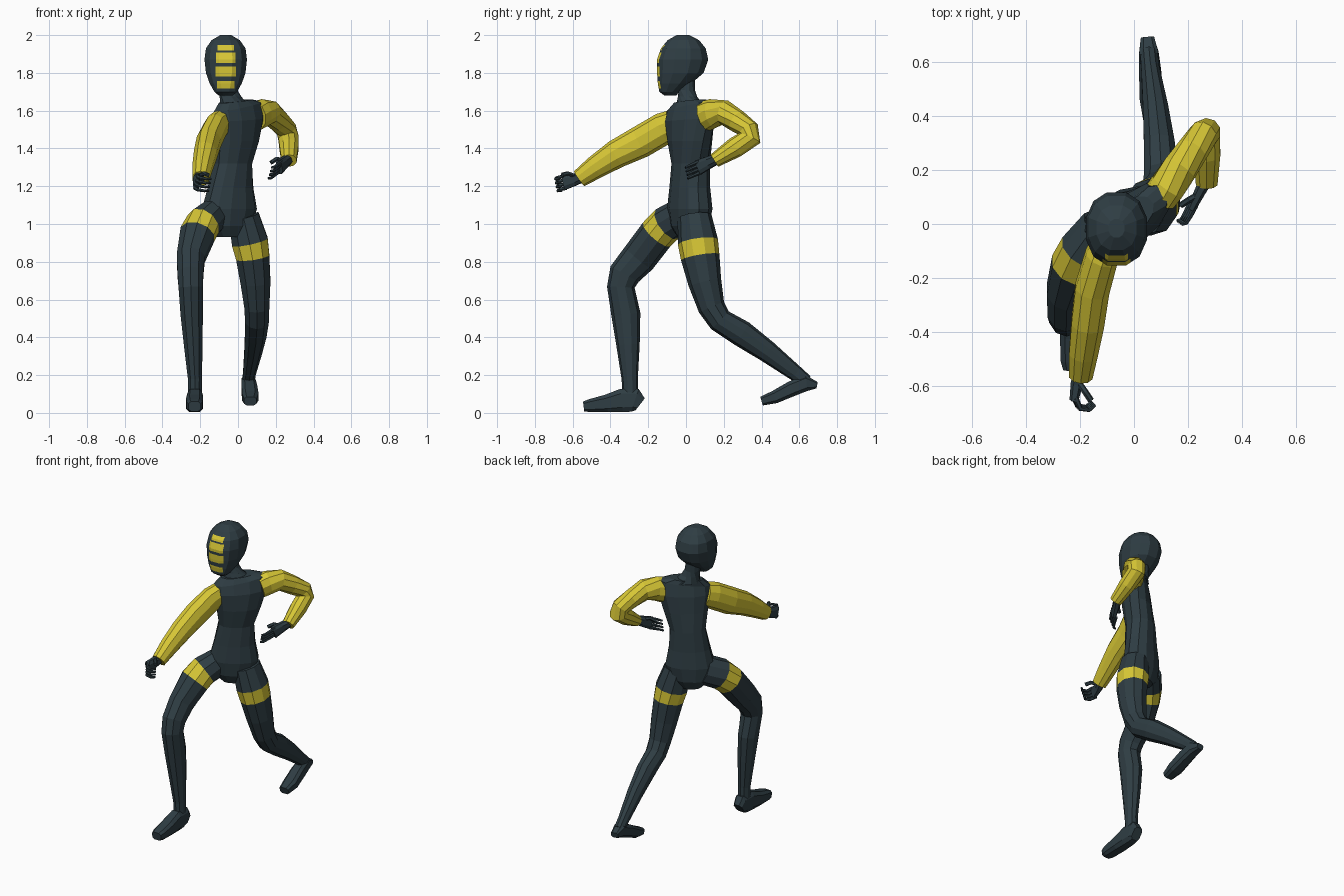
import bpy, bmesh, math
from mathutils import Vector, Matrix


def material(name, rgb):
    m = bpy.data.materials.new(name)
    m.diffuse_color = (*rgb, 1)
    return m


DARK = material("dark slate suit", (0.028, 0.047, 0.057))
YELLOW = material("yellow trim", (0.68, 0.57, 0.036))


def spow(v, p):
    return math.copysign(abs(v) ** p, v)


def ring(c, u, v, ru, rv, n, p=1.0):
    """Rounded section around c in the plane of u and v."""
    pts = []
    for i in range(n):
        a = 2 * math.pi * (i + 0.5) / n
        pts.append(c + u * ru * spow(math.cos(a), p) + v * rv * spow(math.sin(a), p))
    return pts


def skin(name, rings, mats=(DARK,), bands=(), finish=None):
    """Skin rings into a closed body; segments listed in bands get material 1."""
    bm = bmesh.new()
    loops = [[bm.verts.new(p) for p in r] for r in rings]
    n = len(loops[0])
    for k in range(len(loops) - 1):
        for i in range(n):
            j = (i + 1) % n
            f = bm.faces.new((loops[k][i], loops[k][j], loops[k + 1][j], loops[k + 1][i]))
            f.material_index = 1 if k in bands else 0
    bm.faces.new(loops[0][::-1])
    bm.faces.new(loops[-1])
    if finish:
        finish(bm)
    bmesh.ops.recalc_face_normals(bm, faces=bm.faces)
    me = bpy.data.meshes.new(name)
    bm.to_mesh(me)
    bm.free()
    for m in mats:
        me.materials.append(m)
    ob = bpy.data.objects.new(name, me)
    bpy.context.collection.objects.link(ob)
    return ob


def tube(name, path, n=10, p=1.0, ref=(1, 0, 0), **kw):
    """Path rows: x, y, z, radius along ref, radius across it."""
    pts = [Vector(r[:3]) for r in path]
    rings = []
    for i, r in enumerate(path):
        a = (pts[i] - pts[max(i - 1, 0)]).normalized()
        b = (pts[min(i + 1, len(pts) - 1)] - pts[i]).normalized()
        t = (a + b).normalized()
        u = Vector(ref)
        u = (u - t * u.dot(t)).normalized()
        rings.append(ring(pts[i], u, t.cross(u), r[3], r[4], n, p))
    return skin(name, rings, **kw)


def stack(name, rows, n=12, p=1.0, **kw):
    """Level rows: x, y, z, half width, half depth, yaw in degrees, rise to the left."""
    rings = []
    for x, y, z, rx, ry, yaw, rise in rows:
        rot = Matrix.Rotation(math.radians(yaw), 3, 'Z')
        u = rot @ Vector((1, 0, rise))
        v = rot @ Vector((0, 1, 0))
        rings.append(ring(Vector((x, y, z)), u, v, rx, ry, n, p))
    return skin(name, rings, **kw)


# Torso and neck, twisting from hips to shoulders
stack("torso", [
    (-0.05, 0.02, 0.93, 0.07, 0.06, 28, 0), (-0.05, 0.02, 0.99, 0.13, 0.09, 28, 0),
    (-0.045, 0.02, 1.08, 0.155, 0.10, 30, 0), (-0.04, 0.02, 1.19, 0.13, 0.093, 32, 0),
    (-0.03, 0.025, 1.32, 0.112, 0.09, 37, 0), (-0.01, 0.02, 1.44, 0.14, 0.092, 42, 0),
    (0.0, 0.02, 1.55, 0.168, 0.086, 44, 0.05), (0.0, 0.02, 1.62, 0.165, 0.066, 44, 0.17),
    (-0.015, 0.02, 1.65, 0.105, 0.058, 42, 0.1)], p=0.9)
stack("neck", [
    (-0.02, 0.02, 1.63, 0.085, 0.062, 40, 0), (-0.04, 0.008, 1.675, 0.058, 0.05, 20, 0),
    (-0.052, 0.004, 1.71, 0.05, 0.045, 0, 0), (-0.06, 0.0, 1.80, 0.05, 0.05, 0, 0)])

# Head with face bars cut into the front
BARS = [(1.918, 1.948, 0.043), (1.853, 1.908, 0.052), (1.782, 1.835, 0.054), (1.718, 1.756, 0.047)]
HX = -0.065


def cut_bars(bm):
    def cut(co, no):
        bmesh.ops.bisect_plane(bm, geom=bm.verts[:] + bm.edges[:] + bm.faces[:],
                               plane_co=co, plane_no=no)
    for lo, hi, w in BARS:
        cut((0, 0, lo), (0, 0, 1))
        cut((0, 0, hi), (0, 0, 1))
    for w in {b[2] for b in BARS}:
        cut((HX - w, 0, 0), (1, 0, 0))
        cut((HX + w, 0, 0), (1, 0, 0))
    for f in bm.faces:
        c = f.calc_center_median()
        f.material_index = int(c.y < -0.06 and any(
            lo < c.z < hi and abs(c.x - HX) < w for lo, hi, w in BARS))


stack("head", [
    (HX, -0.083, 1.68, 0.038, 0.032, 0, 0), (HX, -0.088, 1.70, 0.062, 0.055, 0, 0),
    (HX, -0.06, 1.745, 0.088, 0.092, 0, 0), (HX, -0.03, 1.80, 0.108, 0.127, 0, 0),
    (HX, -0.018, 1.87, 0.116, 0.14, 0, 0), (HX, -0.014, 1.93, 0.108, 0.122, 0, 0),
    (HX, -0.014, 1.973, 0.077, 0.086, 0, 0), (HX, -0.016, 2.0, 0.03, 0.035, 0, 0)],
    p=0.88, mats=(DARK, YELLOW), finish=cut_bars)

# Sleeves
tube("right_sleeve", [
    (-0.095, -0.06, 1.53, 0.06, 0.078), (-0.12, -0.12, 1.505, 0.064, 0.086),
    (-0.155, -0.24, 1.435, 0.067, 0.086), (-0.172, -0.37, 1.37, 0.064, 0.076),
    (-0.188, -0.48, 1.30, 0.056, 0.062), (-0.198, -0.565, 1.24, 0.046, 0.048)], mats=(YELLOW,))
tube("left_sleeve", [
    (0.095, 0.10, 1.57, 0.065, 0.08), (0.125, 0.14, 1.585, 0.068, 0.078),
    (0.17, 0.205, 1.59, 0.066, 0.066), (0.215, 0.27, 1.545, 0.06, 0.06),
    (0.256, 0.33, 1.50, 0.056, 0.057), (0.267, 0.337, 1.455, 0.056, 0.062),
    (0.27, 0.26, 1.405, 0.053, 0.055), (0.27, 0.15, 1.335, 0.042, 0.038)], mats=(YELLOW,))

# Legs with a yellow band on each thigh
tube("right_leg", [
    (-0.12, -0.01, 1.05, 0.08, 0.095), (-0.185, -0.10, 1.0, 0.095, 0.098),
    (-0.215, -0.155, 0.945, 0.097, 0.096), (-0.25, -0.25, 0.82, 0.078, 0.094),
    (-0.252, -0.325, 0.735, 0.072, 0.085), (-0.25, -0.345, 0.665, 0.068, 0.073),
    (-0.245, -0.318, 0.52, 0.062, 0.077), (-0.237, -0.307, 0.36, 0.052, 0.062),
    (-0.228, -0.298, 0.18, 0.039, 0.043), (-0.228, -0.295, 0.07, 0.038, 0.04)],
    mats=(DARK, YELLOW), bands=(1,))
tube("left_leg", [
    (0.03, 0.045, 1.04, 0.085, 0.09), (0.063, 0.063, 0.905, 0.101, 0.107),
    (0.078, 0.075, 0.825, 0.093, 0.103), (0.093, 0.10, 0.69, 0.083, 0.088),
    (0.10, 0.135, 0.56, 0.069, 0.072), (0.10, 0.18, 0.49, 0.066, 0.066),
    (0.094, 0.295, 0.42, 0.06, 0.07), (0.08, 0.43, 0.325, 0.049, 0.058),
    (0.06, 0.58, 0.21, 0.035, 0.042), (0.055, 0.635, 0.165, 0.034, 0.038)],
    mats=(DARK, YELLOW), bands=(1,))

# Feet
tube("right_foot", [
    (-0.23, -0.542, 0.034, 0.034, 0.027), (-0.23, -0.51, 0.038, 0.044, 0.036),
    (-0.23, -0.42, 0.05, 0.047, 0.049), (-0.228, -0.34, 0.066, 0.043, 0.065),
    (-0.227, -0.27, 0.066, 0.04, 0.066), (-0.227, -0.243, 0.045, 0.032, 0.042)], n=8, p=0.6)
tube("left_foot", [
    (0.065, 0.40, 0.062, 0.034, 0.025), (0.065, 0.47, 0.084, 0.046, 0.036),
    (0.06, 0.56, 0.128, 0.043, 0.043), (0.055, 0.635, 0.158, 0.038, 0.045),
    (0.05, 0.692, 0.147, 0.026, 0.018)], n=8, p=0.6)


# Hands: palm, four curled fingers spread along one axis, and a thumb
def hand(side, palm, joints, spread, thumb, ref):
    tube(side + "_palm", palm, n=8, p=0.8, ref=ref)
    for k in range(4):
        off = Vector(spread) * (k - 1.5)
        rows = [(*(Vector(j) + off), 0.011 - 0.0015 * i, 0.011 - 0.0015 * i)
                for i, j in enumerate(joints)]
        tube(f"{side}_finger_{k + 1}", rows, n=6, ref=spread)
    tube(side + "_thumb", [(*t, 0.012, 0.012) for t in thumb], n=6, ref=(0.1, 0.2, 1))


hand("right", [(-0.198, -0.55, 1.25, 0.03, 0.026), (-0.212, -0.59, 1.235, 0.034, 0.024),
               (-0.222, -0.65, 1.22, 0.044, 0.018)],
     [(-0.222, -0.64, 1.222), (-0.205, -0.68, 1.212), (-0.172, -0.685, 1.207), (-0.15, -0.665, 1.207)],
     (0.004, -0.004, 0.021),
     [(-0.205, -0.59, 1.255), (-0.18, -0.625, 1.268), (-0.16, -0.655, 1.26)], (0, 0, 1))
hand("left", [(0.268, 0.165, 1.345, 0.028, 0.026), (0.245, 0.12, 1.325, 0.034, 0.022),
              (0.218, 0.065, 1.30, 0.042, 0.017)],
     [(0.22, 0.075, 1.302), (0.20, 0.035, 1.285), (0.185, 0.01, 1.273), (0.168, 0.005, 1.27)],
     (0.006, -0.004, 0.019),
     [(0.24, 0.11, 1.335), (0.205, 0.09, 1.345), (0.175, 0.07, 1.325)], (0, 0, 1))
